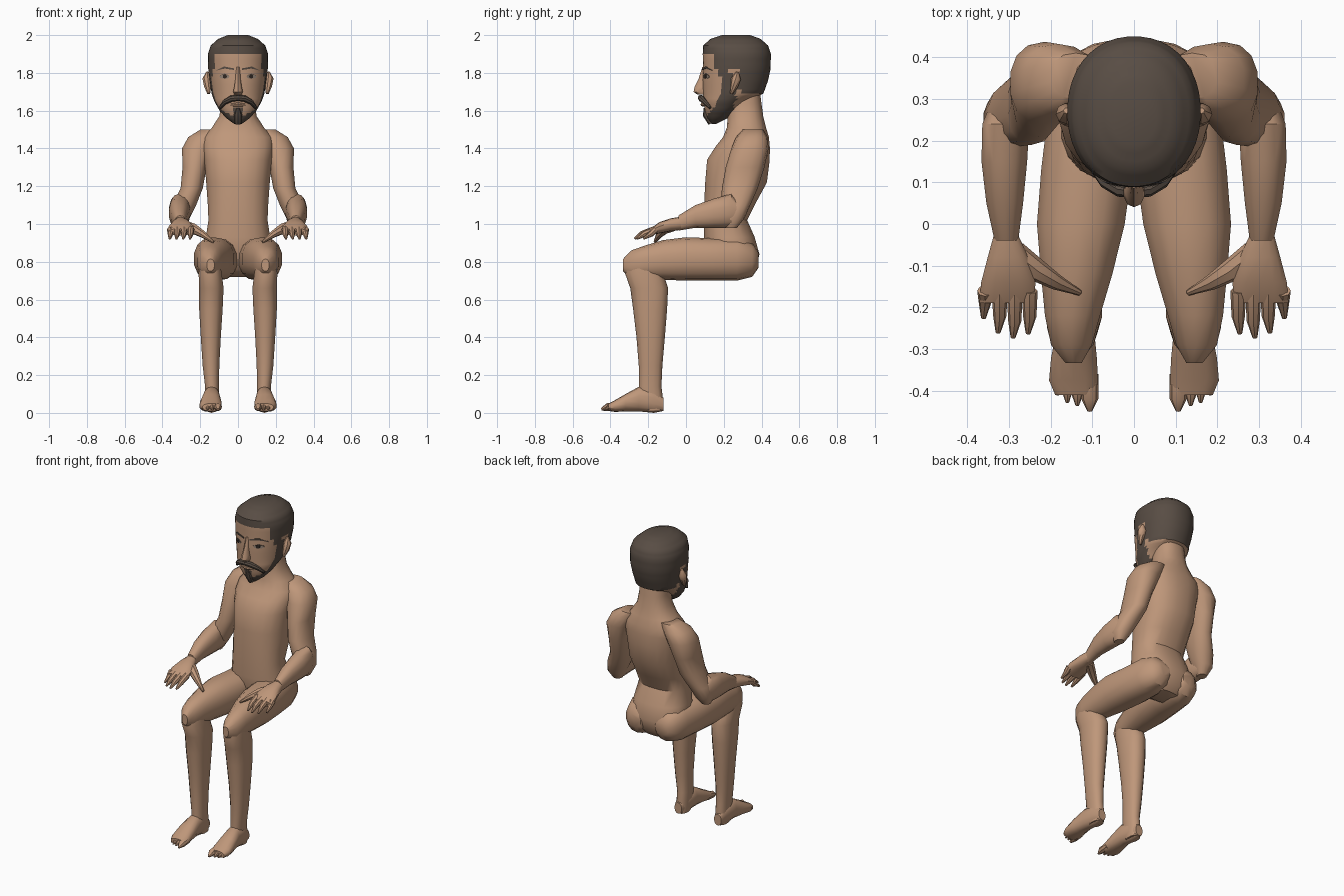
import bpy
from math import cos, sin, pi, radians
from mathutils import Vector
from mathutils.bvhtree import BVHTree

if "Cube" in bpy.data.objects:
    bpy.data.objects.remove(bpy.data.objects["Cube"], do_unlink=True)


def material(name, rgb):
    m = bpy.data.materials.new(name)
    m.use_nodes = True
    m.diffuse_color = (*rgb, 1)
    m.node_tree.nodes["Principled BSDF"].inputs["Base Color"].default_value = (*rgb, 1)
    return m


SKIN = material("skin", (0.52, 0.31, 0.195))
HAIR = material("dark_brown_hair", (0.098, 0.074, 0.058))
EYE = material("eye_grey", (0.3, 0.23, 0.18))
IRIS = material("iris_dark", (0.03, 0.022, 0.018))


def build(name, verts, faces, mats, mirror=False, angle=40):
    me = bpy.data.meshes.new(name)
    me.from_pydata(verts, [], faces)
    for m in mats:
        me.materials.append(m)
    for p in me.polygons:
        p.use_smooth = True
    me.set_sharp_from_angle(angle=radians(angle))
    ob = bpy.data.objects.new(name, me)
    bpy.context.collection.objects.link(ob)
    if mirror:
        ob.modifiers.new("Mirror", 'MIRROR')
    return ob


def skin_rings(rings):
    """Quads between successive rings, closed by end caps."""
    n = len(rings[0])
    faces = [tuple(reversed(range(n)))]
    for r in range(len(rings) - 1):
        a = r * n
        for i in range(n):
            j = (i + 1) % n
            faces.append((a + i, a + j, a + n + j, a + n + i))
    faces.append(tuple(range((len(rings) - 1) * n, len(rings) * n)))
    return [v for ring in rings for v in ring], faces


def loft(name, axis, sections, sides=14, power=2.3, steps=1, mats=(SKIN,), mirror=False):
    """Each section is a station along the axis, then min/max of the two other axes."""
    fine = []
    for s, t in zip(sections, sections[1:]):
        fine += [[a + (b - a) * k / steps for a, b in zip(s, t)] for k in range(steps)]
    fine.append(sections[-1])
    rings = []
    for st, u0, u1, v0, v1 in fine:
        ring = []
        for i in range(sides):
            t = 2 * pi * (i + 0.5) / sides
            c, s = cos(t), sin(t)
            u = (u0 + u1) / 2 + (u1 - u0) / 2 * abs(c) ** (2 / power) * (1 if c > 0 else -1)
            v = (v0 + v1) / 2 + (v1 - v0) / 2 * abs(s) ** (2 / power) * (1 if s > 0 else -1)
            ring.append((u, v, st) if axis == 'z' else (u, st, v))
        rings.append(ring)
    return build(name, *skin_rings(rings), mats, mirror)


def centred(rows):
    return [(z, -w, w, y0, y1) for z, w, y0, y1 in rows]


def tube(name, points, radii, mat=SKIN, sides=8, mirror=True):
    pts = [Vector(p) for p in points]
    rings = []
    for i, p in enumerate(pts):
        d = pts[min(i + 1, len(pts) - 1)] - pts[max(i - 1, 0)]
        q = d.to_track_quat('Z', 'Y')
        rings.append([p + q @ Vector((cos(k * 2 * pi / sides), sin(k * 2 * pi / sides), 0)) * radii[i]
                      for k in range(sides)])
    return build(name, *skin_rings(rings), (mat,), mirror)


# Torso with neck
loft("torso", 'z', centred([
    (.72, .10, .2, .33), (.76, .16, .14, .37), (.84, .185, .1, .39), (.93, .172, .095, .365),
    (1.02, .158, .095, .325), (1.11, .162, .095, .37), (1.22, .17, .1, .43),
    (1.34, .18, .11, .445), (1.41, .19, .155, .445), (1.46, .185, .195, .44),
    (1.51, .14, .215, .425), (1.57, .10, .22, .41), (1.64, .088, .225, .4),
    (1.72, .085, .24, .39)]), sides=20, power=2.4)

# Arms
loft("upper_arm", 'z', [
    (.98, .285, .34, .21, .27), (1.03, .255, .362, .19, .31), (1.1, .22, .35, .185, .34),
    (1.19, .185, .305, .19, .38), (1.3, .165, .295, .21, .415), (1.4, .13, .298, .24, .437),
    (1.46, .1, .265, .265, .432), (1.5, .08, .2, .3, .41)], mirror=True)
loft("forearm", 'y', [
    (.3, .28, .34, 1.02, 1.09), (.24, .25, .365, .98, 1.16), (.15, .255, .367, .98, 1.135),
    (.05, .265, .355, .98, 1.1), (-.04, .277, .335, .965, 1.045)], mirror=True)
loft("palm", 'y', [
    (-.02, .28, .335, .97, 1.04), (-.08, .252, .352, .962, 1.03), (-.14, .235, .368, .95, 1.01),
    (-.19, .237, .372, .94, .975)], mirror=True)
for nm, x, tip in (("index", .25, -.262), ("middle", .286, -.272),
                   ("ring", .322, -.26), ("little", .357, -.225)):
    tube(nm + "_finger", [(x, -.16, .972), (x, tip + .04, .948), (x + .004, tip, .922)],
         [.019, .016, .006])
tube("thumb", [(.285, -.07, .99), (.235, -.11, .975), (.185, -.14, .945), (.13, -.165, .905)],
     [.03, .028, .019, .007])

# Legs
loft("thigh", 'y', [
    (.385, .05, .14, .77, .85), (.35, .02, .18, .72, .9), (.27, .002, .208, .70, .93),
    (.13, .002, .225, .70, .925), (0, .02, .235, .70, .93), (-.12, .05, .225, .705, .915),
    (-.22, .08, .215, .71, .885), (-.29, .1, .2, .71, .86), (-.333, .125, .165, .75, .815)],
    mirror=True)
loft("shin", 'z', [
    (.01, .105, .17, -.22, -.125), (.06, .1, .175, -.25, -.12), (.14, .1, .175, -.25, -.13),
    (.25, .098, .188, -.25, -.125), (.4, .09, .198, -.262, -.112), (.55, .08, .207, -.28, -.1),
    (.66, .075, .207, -.295, -.095), (.74, .085, .21, -.323, -.12), (.82, .1, .2, -.3, -.17)],
    mirror=True)
loft("foot", 'y', [
    (-.12, .115, .165, .01, .08), (-.17, .1, .18, 0, .13), (-.25, .095, .185, .008, .138),
    (-.32, .088, .2, .008, .1), (-.375, .085, .205, .005, .068), (-.41, .09, .19, .01, .05)],
    mirror=True)
for nm, x, tip, r in (("big", .106, -.448, .021), ("second", .136, -.435, .015),
                      ("third", .16, -.428, .014), ("small", .183, -.41, .013)):
    tube(nm + "_toe", [(x, -.36, .035), (x, tip + .03, .03), (x, tip, .018)], [r, r, r * .3])

# Head: skin, with hair and beard assigned by region
head = loft("head", 'z', centred([
    (1.53, .02, .135, .16), (1.56, .062, .112, .22), (1.6, .098, .1, .27),
    (1.65, .126, .092, .33), (1.69, .14, .09, .41), (1.76, .15, .088, .435),
    (1.82, .158, .09, .448), (1.9, .16, .088, .45), (1.945, .145, .09, .435),
    (1.98, .105, .13, .395), (2, .055, .19, .34)]),
    sides=40, power=2.15, steps=3, mats=(SKIN, HAIR))


def is_hair(p):
    x, y, z = p
    scalp = z > 1.9 or (z > 1.69 and y > .285) or (y > .15 and z > 1.83)
    sideburn = .18 < y < .235 and z > 1.62
    beard = y < .26 and z < 1.585 + (y - .12) * 1.3 and not (abs(x) < .055 and z > 1.585)
    goatee = abs(x) < .02 and z < 1.61
    return scalp or sideburn or beard or goatee


for poly in head.data.polygons:
    poly.material_index = int(is_hair(poly.center))

surface = BVHTree.FromPolygons([v.co for v in head.data.vertices],
                               [p.vertices[:] for p in head.data.polygons])


def on_face(x, z, lift):
    hit = surface.ray_cast(Vector((x, -1, z)), Vector((0, 1, 0)))[0]
    return Vector((x, hit.y - lift, z))


def plate(name, outline, mat, lift):
    """Thin painted detail following the face."""
    front = [on_face(x, z, lift) for x, z in outline]
    back = [p + Vector((0, lift + .003, 0)) for p in front]
    build(name, *skin_rings([back, front]), (mat,), True)


def oval(cx, cz, rx, rz, n=10):
    return [(cx + rx * cos(2 * pi * i / n), cz + rz * sin(2 * pi * i / n)) for i in range(n)]


# Face details
plate("eye", oval(.072, 1.78, .027, .011), EYE, .003)
plate("iris", oval(.07, 1.781, .011, .011), IRIS, .005)
plate("upper_eyelid", [(.043, 1.785), (.072, 1.791), (.102, 1.785), (.072, 1.796)], HAIR, .005)
plate("eyebrow", [(.02, 1.815), (.07, 1.823), (.118, 1.812), (.075, 1.834), (.022, 1.824)], HAIR, .006)
loft("nose", 'z', centred([
    (1.685, .02, .06, .12), (1.7, .027, .04, .12), (1.725, .021, .045, .12),
    (1.77, .014, .067, .12), (1.83, .011, .086, .12)]), sides=10, power=2)
tube("moustache", [(-.004, .078, 1.668), (.035, .082, 1.664), (.07, .1, 1.645), (.095, .128, 1.615)],
     [.016, .017, .014, .008], HAIR)
tube("lower_lip", [(-.04, .1, 1.63), (0, .088, 1.633), (.04, .1, 1.63)], [.006, .011, .006],
     mirror=False)
tube("chin_tuft", [(0, .1, 1.615), (0, .112, 1.58), (0, .137, 1.535)], [.008, .024, .02], HAIR,
     mirror=False)
tube("ear", [(.155, .24, 1.69), (.161, .255, 1.73), (.162, .265, 1.77), (.162, .272, 1.805)],
     [.008, .02, .026, .007])
